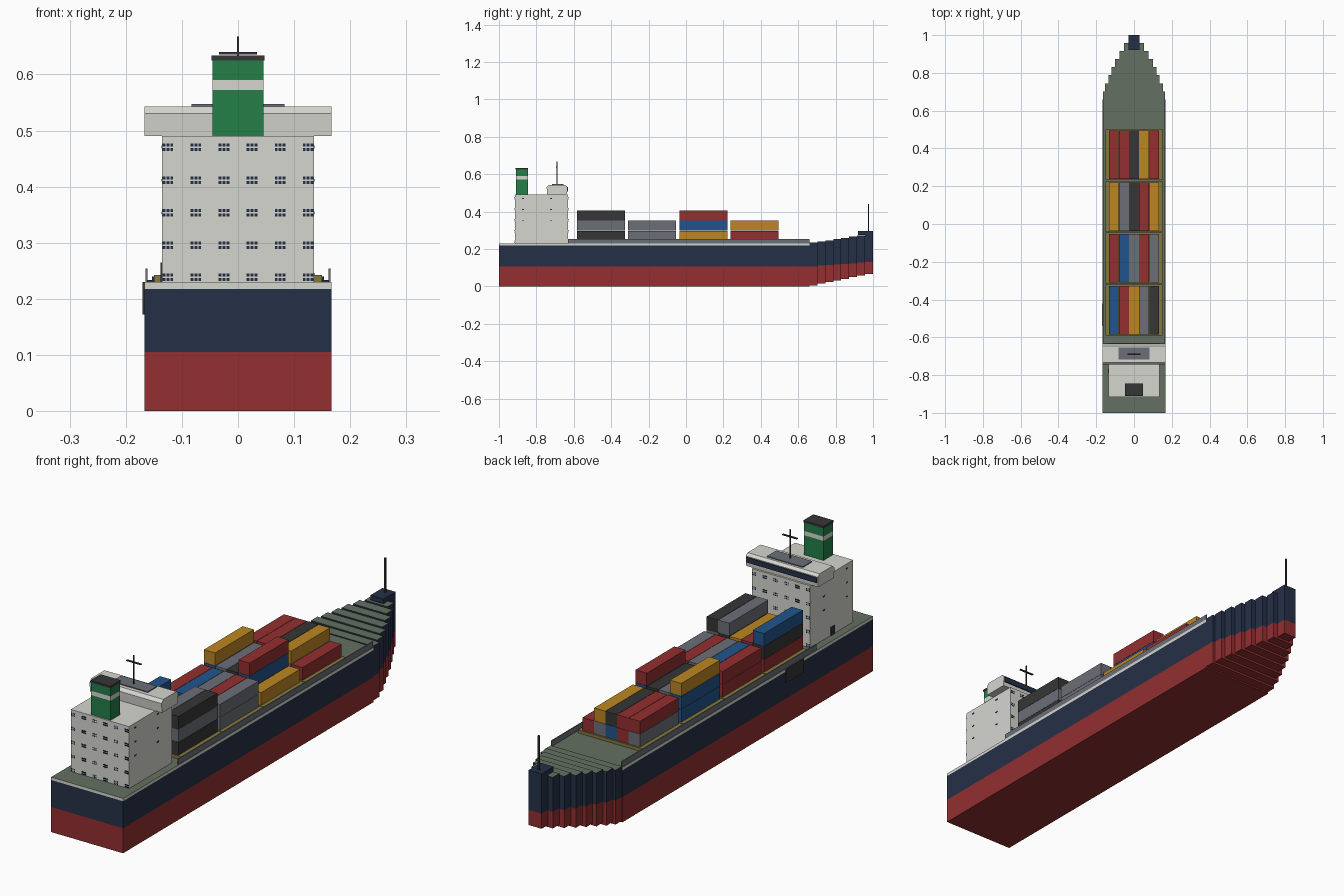
import bpy, bmesh

if "Cube" in bpy.data.objects:
    bpy.data.objects.remove(bpy.data.objects["Cube"])


def lin(c):
    c /= 255
    return c / 12.92 if c <= 0.04045 else ((c + 0.055) / 1.055) ** 2.4


MATS = {}
for name, rgb in {
    "red": (148, 47, 48), "navy": (37, 48, 71), "white": (214, 214, 208),
    "deck_green": (100, 112, 97), "charcoal": (54, 54, 55), "grey": (107, 111, 118),
    "yellow": (188, 134, 34), "blue": (34, 84, 140), "funnel_green": (36, 126, 73),
    "olive": (132, 119, 62),
}.items():
    m = bpy.data.materials.new(name)
    m.diffuse_color = (*[lin(c) for c in rgb], 1)
    m.use_nodes = True
    m.node_tree.nodes["Principled BSDF"].inputs["Base Color"].default_value = m.diffuse_color
    MATS[name] = m


def finish(name, bm, *mats):
    bmesh.ops.recalc_face_normals(bm, faces=bm.faces)
    me = bpy.data.meshes.new(name)
    bm.to_mesh(me)
    bm.free()
    for m in mats:
        me.materials.append(MATS[m])
    ob = bpy.data.objects.new(name, me)
    bpy.context.collection.objects.link(ob)
    return ob


def add_box(bm, x, y, z):
    vs = bmesh.ops.create_cube(bm, size=1)["verts"]
    for v in vs:
        for i, (a, b) in enumerate((x, y, z)):
            v.co[i] = a if v.co[i] < 0 else b


def box(name, x, y, z, mat, top=None):
    """Box from three (min, max) ranges, with an optional second colour on its top face."""
    bm = bmesh.new()
    add_box(bm, x, y, z)
    if top:
        for f in bm.faces:
            f.normal_update()
            f.material_index = int(f.normal.z > 0.5)
    return finish(name, bm, mat, *([top] if top else []))


def sym(w):
    return (-w, w)


# Main hull: keel paint, side plating and white sheer stripe with the deck on top
W = 0.167
box("hull_lower", sym(W), (-1, 0.66), (0, 0.105), "red")
box("hull_upper", sym(W), (-1, 0.66), (0.105, 0.218), "navy")
box("hull_stripe", sym(W), (-1, 0.66), (0.218, 0.23), "white", "deck_green")

# Stepped bow, narrowing and rising towards the stem
widths = (0.165, 0.153, 0.136, 0.118, 0.1, 0.077, 0.053, 0.03)
for i, w in enumerate(widths):
    t = i / 7
    y = (0.66 + i * 0.0425, 0.66 + (i + 1) * 0.0425)
    split = 0.107 + 0.023 * t
    box(f"bow_lower_{i}", sym(w), y, (0.006 + 0.06 * t, split), "red")
    box(f"bow_upper_{i}", sym(w), y, (split, 0.234 + 0.044 * t), "navy", "deck_green")
box("bow_cap", sym(0.03), (0.92, 1.0), (0.276, 0.296), "navy")
box("bow_mast", sym(0.003), (0.972, 0.978), (0.296, 0.44), "charcoal")

# Side bulwarks along the cargo deck, and the boarding plate
for s in (-1, 1):
    box("bulwark", sorted((s * 0.161, s * 0.165)), (-0.63, 0.66), (0.23, 0.254), "grey")
box("boarding_plate", (-0.17, -0.167), (-0.54, -0.42), (0.172, 0.23), "charcoal")

# Cargo: each bay lists its stacks from -x to +x, each from the bottom up
KEY = dict(r="red", b="blue", y="yellow", g="grey", c="charcoal")
bays = {
    -0.584: ("rcb", "gr", "by", "rcg", "cgc"),
    -0.310: ("rr", "gb", "yg", "br", "gg"),
    -0.036: ("bby", "rg", "gc", "rbr", "y"),
    0.238: ("gr", "rr", "bc", "gy", "r"),
}
for y0, stacks in bays.items():
    box("hatch_base", sym(0.15), (y0 - 0.006, y0 + 0.264), (0.23, 0.243), "olive")
    for col, stack in enumerate(stacks):
        x = -0.133 + col * 0.0535
        for level, k in enumerate(stack):
            z = 0.243 + level * 0.0545
            box("container", (x, x + 0.052), (y0, y0 + 0.257), (z, z + 0.0535), KEY[k])

# Accommodation block
YB, YF = -0.915, -0.63
box("deckhouse", sym(0.135), (YB, YF), (0.23, 0.49), "white")
box("side_door", (-0.138, -0.135), (-0.79, -0.765), (0.23, 0.265), "charcoal")

# Deckhouse windows: divided panes on the aft and forward walls, slits on the sides
bm = bmesh.new()
for z in (0.238, 0.295, 0.353, 0.411, 0.47):
    for c in range(6):
        for dx in (-0.007, 0, 0.007):
            x = -0.125 + c * 0.05 + dx
            for z0 in (z - 0.006, z + 0.002):
                for y in ((YB - 0.001, YB), (YF, YF + 0.001)):
                    add_box(bm, (x - 0.0025, x + 0.0025), y, (z0, z0 + 0.005))
    if z > 0.3:
        for y in (-0.872, -0.722):
            for s in (-1, 1):
                add_box(bm, sorted((s * 0.135, s * 0.136)), (y - 0.006, y + 0.006),
                        (z - 0.002, z + 0.003))
finish("deckhouse_windows", bm, "navy")

# Bridge: chamfered profile swept across the full beam
bm = bmesh.new()
profile = ((-0.742, 0.49), (-0.745, 0.53), (-0.733, 0.543),
           (-0.646, 0.543), (-0.635, 0.533), (-0.638, 0.49))
face = bm.faces.new([bm.verts.new((-W, y, z)) for y, z in profile])
ext = bmesh.ops.extrude_face_region(bm, geom=[face])["geom"]
bmesh.ops.translate(bm, vec=(2 * W, 0, 0),
                    verts=[v for v in ext if isinstance(v, bmesh.types.BMVert)])
finish("bridge", bm, "white")
box("bridge_windows", sym(0.163), (-0.64, -0.632), (0.508, 0.53), "navy")
box("bridge_roof_plate", sym(0.083), (-0.717, -0.655), (0.543, 0.547), "grey")
box("radar_mast", sym(0.002), (-0.692, -0.688), (0.547, 0.668), "charcoal")
box("radar_bar", sym(0.034), (-0.694, -0.686), (0.636, 0.64), "charcoal")

# Funnel with pale band and dark cap
FY = (-0.909, -0.846)
for part, z0, z1, mat in (("lower", 0.49, 0.572, "funnel_green"), ("band", 0.572, 0.59, "white"),
                          ("upper", 0.59, 0.625, "funnel_green")):
    box("funnel_" + part, sym(0.0455), FY, (z0, z1), mat)
box("funnel_cap", sym(0.047), (-0.911, -0.844), (0.625, 0.634), "charcoal")
